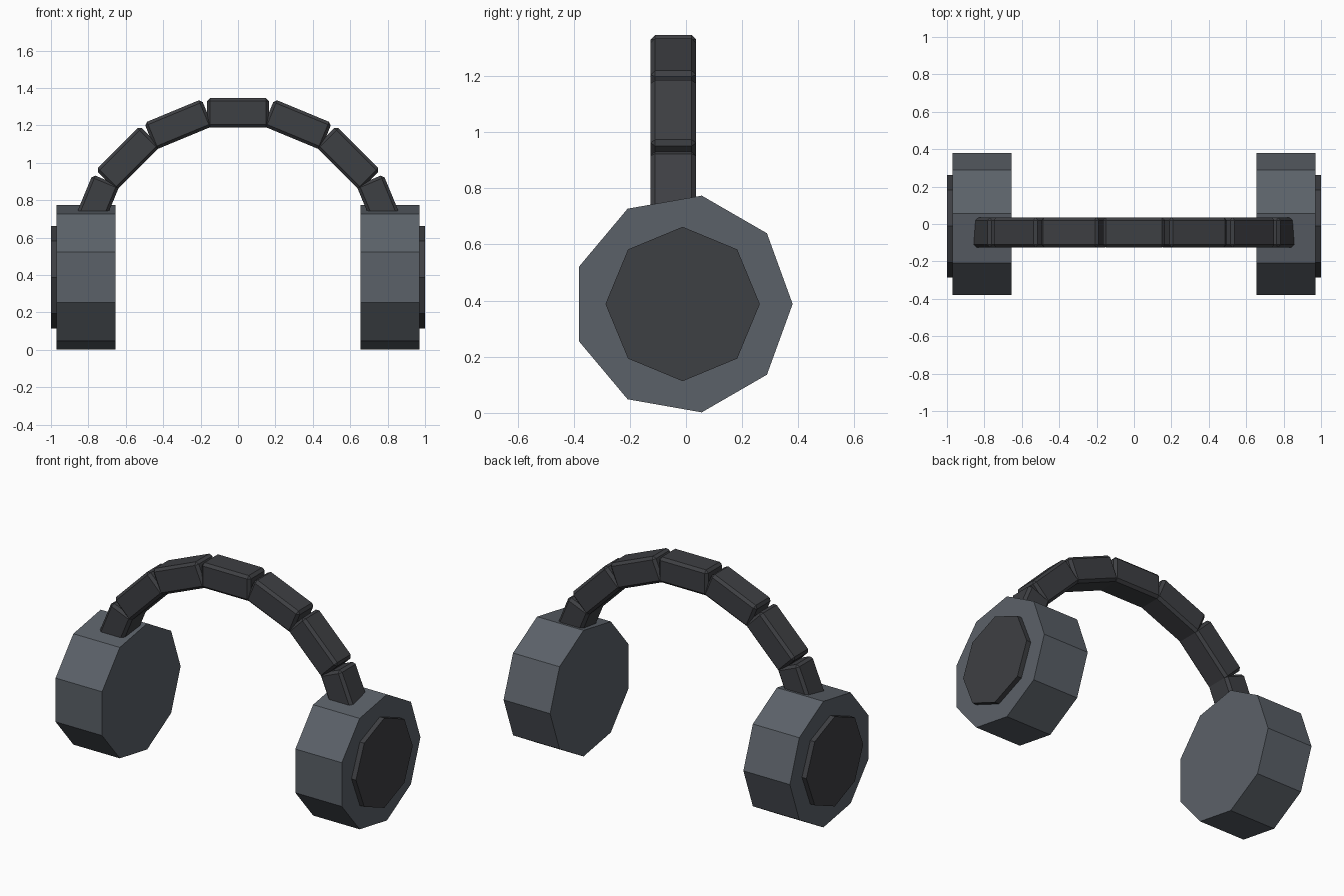
import bpy, bmesh
from math import radians, cos, sin, pi
from mathutils import Matrix, Vector

if "Cube" in bpy.data.objects:
    bpy.data.objects.remove(bpy.data.objects["Cube"])


def material(name, rgb):
    m = bpy.data.materials.new(name)
    m.diffuse_color = (*rgb, 1)
    m.use_nodes = True
    m.node_tree.nodes["Principled BSDF"].inputs["Base Color"].default_value = m.diffuse_color
    return m


def finish(name, bm, mat):
    bmesh.ops.recalc_face_normals(bm, faces=bm.faces[:])
    mesh = bpy.data.meshes.new(name)
    bm.to_mesh(mesh)
    bm.free()
    mesh.materials.append(mat)
    ob = bpy.data.objects.new(name, mesh)
    bpy.context.collection.objects.link(ob)
    return ob


def side_prism(name, sides, radius, x0, x1, mat):
    """Polygonal disc along x, first corner towards +y, mirrored to the left."""
    bm = bmesh.new()
    ring = [bm.verts.new((x0, CUP_Y + radius * cos(2 * pi * i / sides),
                          CUP_Z + radius * sin(2 * pi * i / sides)))
            for i in range(sides)]
    face = bm.faces.new(ring)
    ext = bmesh.ops.extrude_face_region(bm, geom=[face], use_keep_orig=True)
    top = [g for g in ext["geom"] if isinstance(g, bmesh.types.BMVert)]
    bmesh.ops.translate(bm, verts=top, vec=(x1 - x0, 0, 0))
    ob = finish(name, bm, mat)
    ob.modifiers.new("Mirror", "MIRROR").use_mirror_merge = False
    return ob


CUP_Y, CUP_Z = -0.012, 0.388
cup_mat = material("slate", (0.105, 0.12, 0.14))
dark_mat = material("charcoal", (0.048, 0.05, 0.056))

# Ear cups and their outer caps
side_prism("ear_cups", 9, 0.392, 0.655, 0.97, cup_mat)
side_prism("outer_caps", 8, 0.275, 0.95, 1.0, dark_mat)

# Headband: seven chamfered blocks fanned around an arc
bm = bmesh.new()
centre, inner, thick, length, width = Vector((0, -0.045, 0.436)), 0.754, 0.156, 0.332, 0.162
for i in range(-3, 4):
    mat = (Matrix.Translation(centre) @ Matrix.Rotation(radians(22.5 * i), 4, "Y")
           @ Matrix.Translation((0, 0, inner + thick / 2))
           @ Matrix.Diagonal((length, width, thick, 1)))
    bmesh.ops.create_cube(bm, size=1, matrix=mat)
band = finish("headband", bm, dark_mat)
bevel = band.modifiers.new("Chamfer", "BEVEL")
bevel.width = 0.016
bevel.segments = 1
